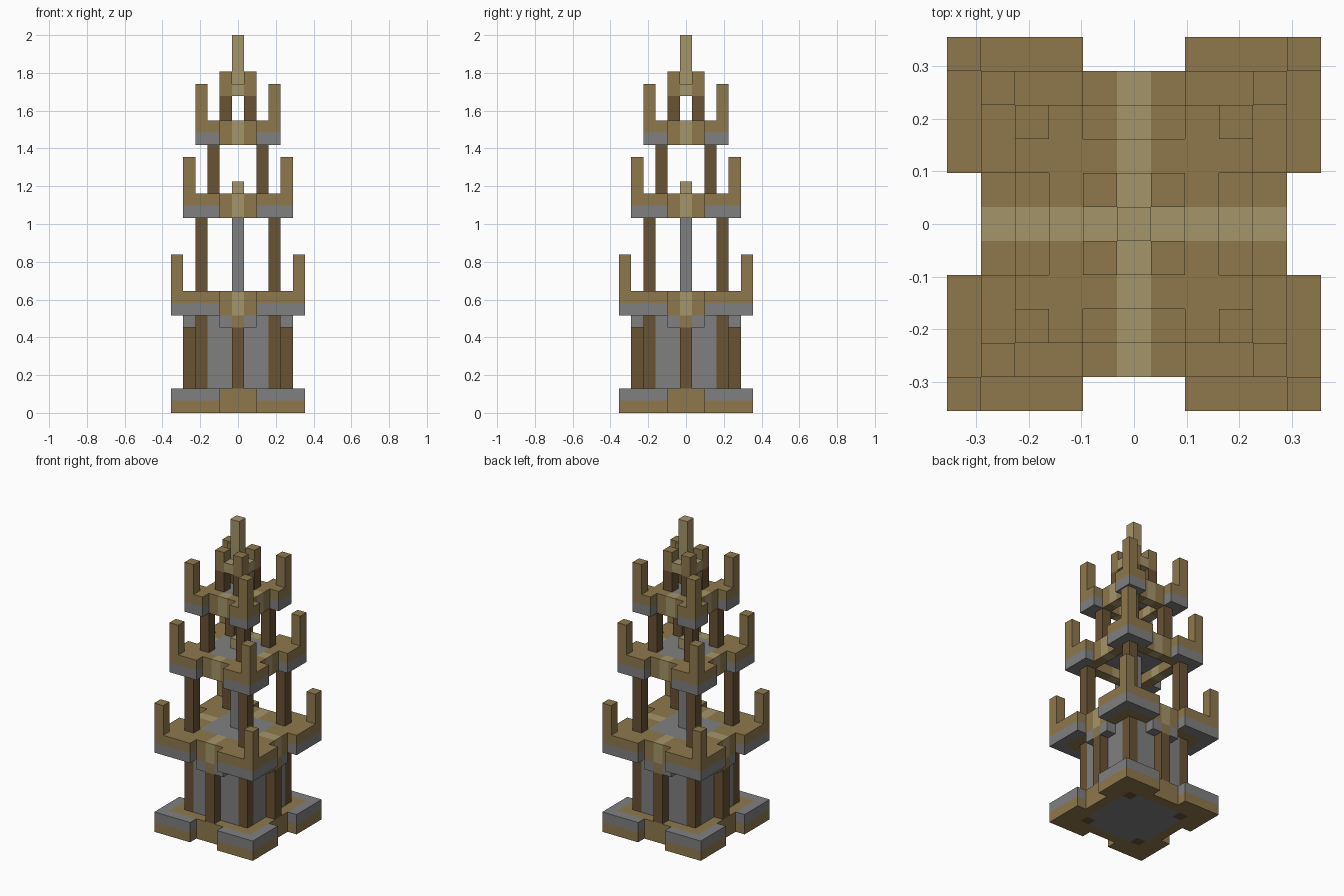
import bpy, bmesh
from mathutils import Matrix, Vector

if "Cube" in bpy.data.objects:
    bpy.data.objects.remove(bpy.data.objects["Cube"])

U = 2 / 31  # size of one block


def material(name, rgb):
    m = bpy.data.materials.new(name)
    m.use_nodes = True
    m.diffuse_color = (*rgb, 1)
    m.node_tree.nodes["Principled BSDF"].inputs["Base Color"].default_value = (*rgb, 1)
    return m


TAN = material("tan plank", (0.275, 0.19, 0.075))
LIGHT = material("light wood", (0.376, 0.30, 0.144))
BROWN = material("brown log", (0.138, 0.084, 0.034))
GRAY = material("gray stone", (0.216, 0.216, 0.216))


def part(name, mat, z, boxes, turns=4):
    """Boxes are inclusive block ranges (x0, x1, y0, y1), repeated by quarter turns."""
    bm = bmesh.new()
    for turn in range(turns):
        rot = Matrix.Rotation(turn * 1.5707963, 4, "Z")
        for x0, x1, y0, y1 in boxes:
            centre = Vector((x0 + x1, y0 + y1, z[0] + z[1])) * U / 2
            size = Vector((x1 - x0 + 1, y1 - y0 + 1, z[1] - z[0])) * U
            bmesh.ops.create_cube(bm, size=1, matrix=rot @ Matrix.Translation(centre)
                                  @ Matrix.Diagonal((*size, 1)))
    mesh = bpy.data.meshes.new(name)
    bm.to_mesh(mesh)
    bm.free()
    mesh.materials.append(mat)
    bpy.context.collection.objects.link(bpy.data.objects.new(name, mesh))


def posts(name, mat, r, z):
    part(name, mat, z, [(r, r, r, r)])


def rim(name, mat, r, z):
    # L-shaped edge around each corner
    part(name, mat, (z, z + 1), [(2, r, r, r), (r, r, 2, r - 1)])


def frame(name, r, f, z, strip):
    # ring of planks around the floor, with a strip in the middle of each side
    part(name, TAN, z, [(1, r - 1, f + 1, r - 1), (-f, -1, f + 1, r - 1)])
    part(name + "_strip", strip, z, [(0, 0, f + 1, r - 1)])


def floor(name, h, z):
    # square without its corner blocks
    part(name, GRAY, z, [(-h, h, 1 - h, h - 1), (1 - h, h - 1, h, h),
                         (1 - h, h - 1, -h, -h)], turns=1)


# Base and solid lower tower
rim("base_rim_lower", TAN, 5, 0)
rim("base_rim_upper", GRAY, 5, 1)
frame("base_frame", 5, 3, (0, 2), TAN)
floor("tower_core", 3, (0, 8))
posts("tower_corner_post", BROWN, 3, (0, 8))
part("tower_wall_post", BROWN, (2, 7), [(0, 0, 4, 4)])
part("bracket_middle", TAN, (7, 8), [(0, 0, 4, 4)])
part("bracket_side", GRAY, (7, 8), [(-1, -1, 4, 4), (1, 1, 4, 4)])

# Three platforms: outer radius, floor radius, bottom height
for label, r, f, z in (("lower", 5, 2, 8), ("middle", 4, 2, 16), ("upper", 3, 1, 22)):
    rim(label + "_rim_stone", GRAY, r, z)
    rim(label + "_rim_plank", TAN, r, z + 1)
    frame(label + "_frame", r, f, (z, z + 2), LIGHT)
    floor(label + "_floor", f, (z + 1, z + 2))
    posts(label + "_spike", TAN, r, (z + 2, z + 5))

# Posts between the platforms
posts("lower_floor_corner", GRAY, 2, (9, 10))
posts("lower_post", BROWN, 3, (10, 16))
posts("middle_post", BROWN, 2, (17, 22))
posts("upper_post", BROWN, 1, (23, 26))
part("centre_column", GRAY, (10, 17), [(0, 0, 0, 0)], turns=1)
part("centre_cap", LIGHT, (18, 19), [(0, 0, 0, 0)], turns=1)

# Crown and spire
posts("crown_spike", TAN, 1, (26, 28))
part("crown_bar", LIGHT, (26, 27), [(0, 0, 1, 1)])
part("spire", LIGHT, (26, 31), [(0, 0, 0, 0)], turns=1)
